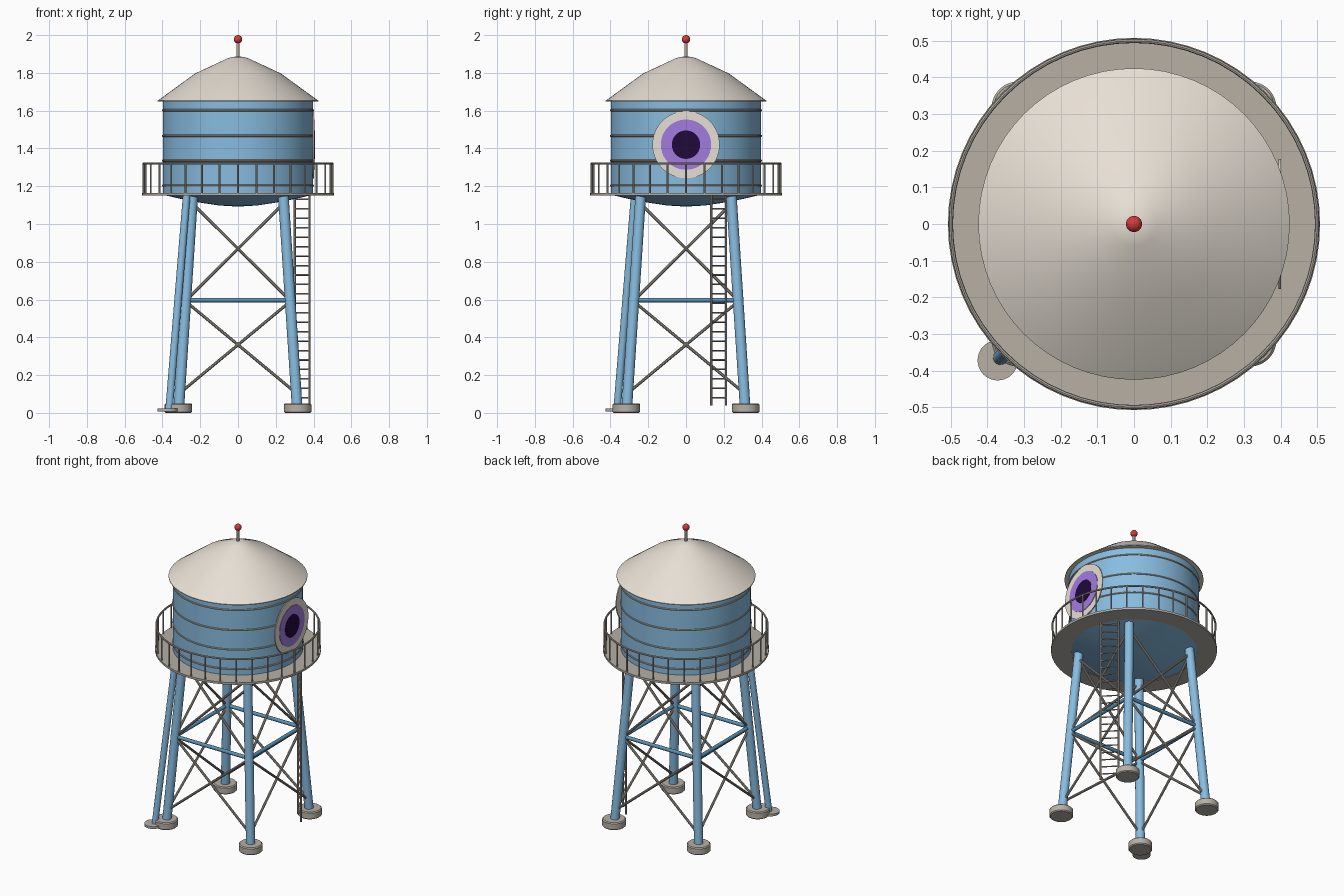
import bpy, bmesh, math
from mathutils import Vector, Matrix

if "Cube" in bpy.data.objects:
    bpy.data.objects.remove(bpy.data.objects["Cube"])


def srgb(r, g, b):
    f = lambda c: c / 12.92 if c <= 0.04045 else ((c + 0.055) / 1.055) ** 2.4
    return (f(r / 255), f(g / 255), f(b / 255), 1)


def material(name, r, g, b):
    m = bpy.data.materials.new(name)
    m.diffuse_color = srgb(r, g, b)
    m.use_nodes = True
    m.node_tree.nodes["Principled BSDF"].inputs["Base Color"].default_value = m.diffuse_color
    return m


BLUE = material("sky_blue_paint", 136, 188, 224)
BEAM_BLUE = material("deep_blue_paint", 92, 146, 182)
CREAM = material("cream_roof", 234, 226, 215)
CONCRETE = material("warm_grey_deck", 183, 176, 165)
METAL = material("grey_metal", 178, 171, 161)
PURPLE = material("purple", 162, 123, 222)
DARK = material("dark_violet", 32, 9, 58)
RED = material("red_lamp", 212, 60, 57)


def finish(bm, name, mat):
    bmesh.ops.recalc_face_normals(bm, faces=bm.faces)
    me = bpy.data.meshes.new(name)
    bm.to_mesh(me)
    bm.free()
    me.materials.append(mat)
    ob = bpy.data.objects.new(name, me)
    bpy.context.collection.objects.link(ob)
    bpy.ops.object.select_all(action='DESELECT')
    ob.select_set(True)
    bpy.context.view_layer.objects.active = ob
    bpy.ops.object.shade_smooth_by_angle(angle=math.radians(35))
    return ob


def add_rod(bm, a, b, r, seg=12):
    a, b = Vector(a), Vector(b)
    d = b - a
    m = Matrix.Translation((a + b) / 2) @ d.to_track_quat('Z', 'Y').to_matrix().to_4x4()
    bmesh.ops.create_cone(bm, cap_ends=True, segments=seg, radius1=r, radius2=r,
                          depth=d.length, matrix=m)


def rods(name, mat, items, seg=12):
    bm = bmesh.new()
    for a, b, r in items:
        add_rod(bm, a, b, r, seg)
    return finish(bm, name, mat)


def lathe(name, mat, profile, seg=64, center=(0, 0), closed=False):
    """Spin an (r, z) profile around a vertical axis."""
    bm = bmesh.new()
    vs = [bm.verts.new((center[0] + r, center[1], z)) for r, z in profile]
    pairs = list(zip(vs, vs[1:])) + ([(vs[-1], vs[0])] if closed else [])
    es = [bm.edges.new(p) for p in pairs]
    bmesh.ops.spin(bm, geom=vs + es, cent=(*center, 0), axis=(0, 0, 1),
                   angle=math.tau, steps=seg, use_duplicate=False)
    bmesh.ops.remove_doubles(bm, verts=bm.verts, dist=1e-5)
    return finish(bm, name, mat)


def ring(name, mat, radius, z, r, seg=64, sides=8):
    prof = [(radius + r * math.cos(math.tau * i / sides),
             z + r * math.sin(math.tau * i / sides)) for i in range(sides)]
    return lathe(name, mat, prof, seg, closed=True)


# Tank with dished bottom, and roof
lathe("tank", BLUE, [(0, 1.092), (0.1, 1.098), (0.2, 1.113), (0.3, 1.132), (0.398, 1.155),
                     (0.398, 1.652), (0, 1.652)])
lathe("roof", CREAM, [(0, 1.648), (0.425, 1.648), (0.425, 1.653), (0.227, 1.797),
                      (0.06, 1.875), (0.035, 1.884), (0, 1.887)])
for i, z in enumerate((1.203, 1.335, 1.467, 1.602)):
    ring(f"tank_band_{i + 1}", METAL, 0.397, z, 0.006)

# Mast and lamp
rods("mast", METAL, [((0, 0, 1.87), (0, 0, 1.97), 0.008)])
bm = bmesh.new()
bmesh.ops.create_uvsphere(bm, u_segments=24, v_segments=16, radius=0.022,
                          matrix=Matrix.Translation((0, 0, 1.978)))
finish(bm, "lamp", RED)

# Round eye-like emblem on the right side
for name, mat, r, x0, x1 in (("emblem_outer", CREAM, 0.178, 0.395, 0.4015),
                             ("emblem_middle", PURPLE, 0.133, 0.398, 0.4045),
                             ("emblem_center", DARK, 0.075, 0.401, 0.4075)):
    rods(name, mat, [((x0, 0, 1.42), (x1, 0, 1.42), r)], 64)

# Walkway and railing
lathe("walkway", CONCRETE, [(0.385, 1.15), (0.508, 1.15), (0.508, 1.164), (0.385, 1.164)],
      closed=True)
ring("railing_top", METAL, 0.5, 1.32, 0.006)
posts = []
for i in range(32):
    a = math.tau * i / 32
    x, y = 0.5 * math.cos(a), 0.5 * math.sin(a)
    posts.append(((x, y, 1.155), (x, y, 1.32), 0.005))
rods("railing_posts", METAL, posts, 8)

# Legs, footings and bracing
CORNERS = [(-1, -1), (1, -1), (1, 1), (-1, 1)]


def leg_at(c, z):
    t = 0.313 - 0.073 * (z - 0.03) / 1.12
    return (c[0] * t, c[1] * t, z)


for c, n in zip(CORNERS, ("front_left", "front_right", "back_right", "back_left")):
    rods(n + "_leg", BLUE, [(leg_at(c, 0.03), leg_at(c, 1.15), 0.028)], 24)
    lathe(n + "_footing", CONCRETE, [(0, 0), (0.067, 0), (0.073, 0.006), (0.073, 0.044),
                                     (0.067, 0.05), (0, 0.05)], 32,
          (c[0] * 0.316, c[1] * 0.316))

beams, braces = [], []
for i in range(4):
    c, d = CORNERS[i], CORNERS[(i + 1) % 4]
    beams.append((leg_at(c, 0.597), leg_at(d, 0.597), 0.012))
    for lo, hi in ((0.105, 0.59), (0.595, 1.11)):
        braces.append((leg_at(c, lo), leg_at(d, hi), 0.008))
        braces.append((leg_at(d, lo), leg_at(c, hi), 0.008))
rods("cross_beams", BEAM_BLUE, beams)
rods("diagonal_braces", METAL, braces, 10)

# Riser pipe beside the front left leg
rods("riser_pipe", BLUE, [((-0.365, -0.365, 0.015), (-0.272, -0.272, 1.152), 0.02)], 20)
lathe("riser_base", CONCRETE, [(0, 0.008), (0.055, 0.008), (0.055, 0.023), (0, 0.023)], 32,
      (-0.372, -0.372))

# Ladder
p, q = (0.378, 0.133), (0.301, 0.212)
ladder = [((*s, 0.04), (*s, 1.16), 0.006) for s in (p, q)]
ladder += [((*p, 0.08 + 0.05 * i), (*q, 0.08 + 0.05 * i), 0.004) for i in range(22)]
rods("ladder", METAL, ladder, 8)
